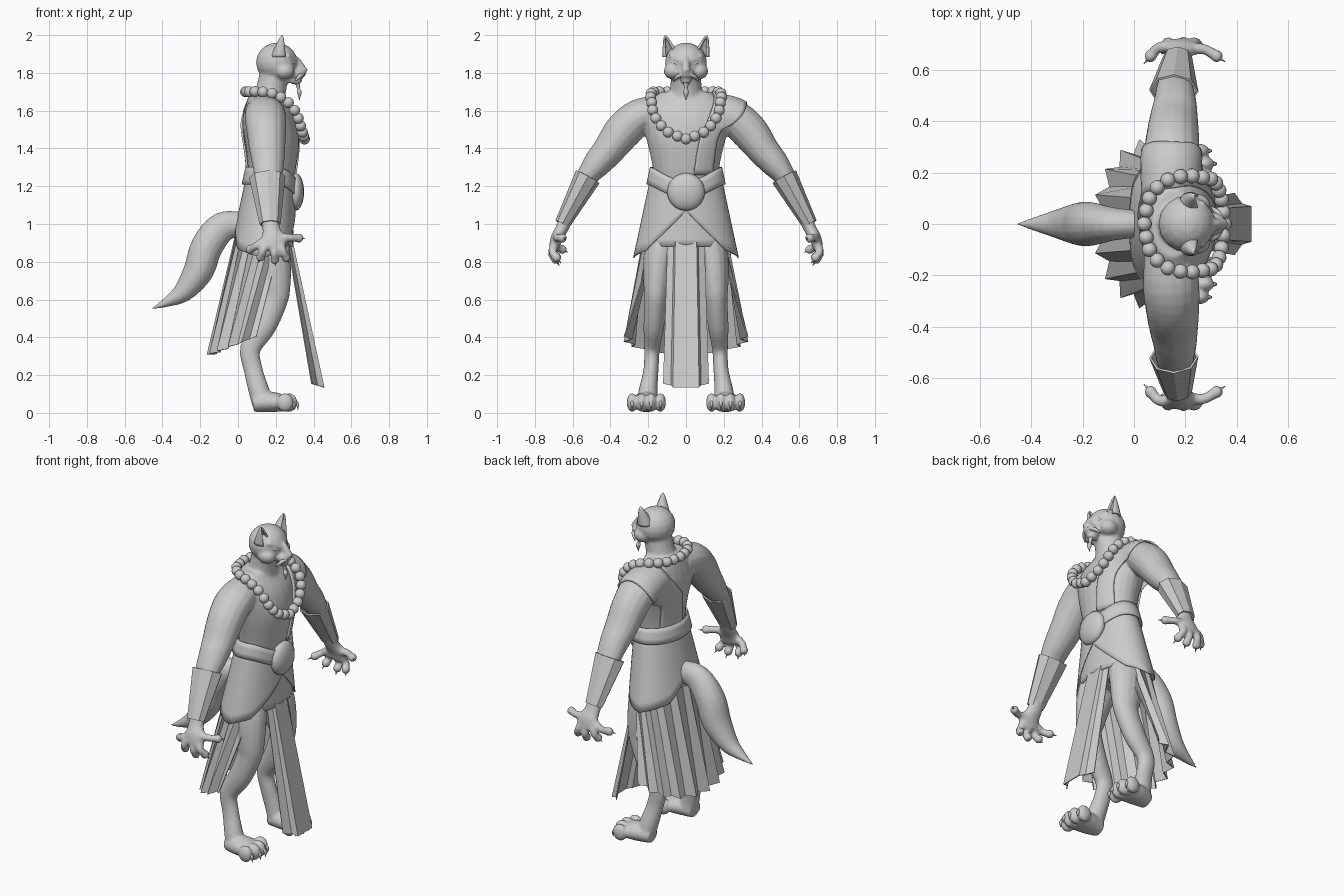
import bpy, bmesh, math
from mathutils import Vector, Matrix

cube = bpy.data.objects.get("Cube")
if cube:
    bpy.data.objects.remove(cube, do_unlink=True)

grey = bpy.data.materials.new("plain_grey")
grey.use_nodes = True
COLOUR = (0.6, 0.6, 0.6, 1)
grey.diffuse_color = COLOUR
grey.node_tree.nodes["Principled BSDF"].inputs["Base Color"].default_value = COLOUR
X, Y = Vector((1, 0, 0)), Vector((0, 1, 0))
SIDES = ((1, "left"), (-1, "right"))


def finish(name, bm, smooth=True, thickness=0):
    bmesh.ops.remove_doubles(bm, verts=bm.verts, dist=1e-5)
    bmesh.ops.recalc_face_normals(bm, faces=bm.faces)
    for face in bm.faces:
        face.smooth = smooth
    mesh = bpy.data.meshes.new(name)
    bm.to_mesh(mesh)
    bm.free()
    mesh.materials.append(grey)
    obj = bpy.data.objects.new(name, mesh)
    bpy.context.collection.objects.link(obj)
    if thickness:
        solid = obj.modifiers.new("thickness", 'SOLIDIFY')
        solid.thickness, solid.offset = thickness, 0
    return obj


def spline(points, steps):
    """Smooth curve through points of any dimension."""
    p = [Vector(q) for q in points]
    p = [p[0] * 2 - p[1]] + p + [p[-1] * 2 - p[-2]]
    out = []
    for a, b, c, d in zip(p, p[1:], p[2:], p[3:]):
        for i in range(steps):
            t = i / steps
            out.append((b * 2 + (c - a) * t + (a * 2 - b * 5 + c * 4 - d) * t ** 2
                        + (b * 3 - a - c * 3 + d) * t ** 3) / 2)
    return out + [p[-2]]


def tube(bm, points, ref=Y, side=1, steps=4, sides=16, cap=True):
    """Loft of ellipses: x, y, z, half width along ref, half width across."""
    path = spline([(q[0], q[1] * side, *q[2:]) for q in points], steps)
    rings = []
    for i, q in enumerate(path):
        ahead, behind = path[min(i + 1, len(path) - 1)], path[max(i - 1, 0)]
        along = Vector((ahead - behind)[:3]).normalized()
        u = (ref - along * ref.dot(along)).normalized()
        v = along.cross(u)
        ring = []
        for k in range(sides):
            a = math.tau * k / sides
            offset = u * math.cos(a) * max(q[3], .001) + v * math.sin(a) * max(q[4], .001)
            ring.append(bm.verts.new(Vector(q[:3]) + offset))
        rings.append(ring)
    for r, s in zip(rings, rings[1:]):
        for k in range(sides):
            n = (k + 1) % sides
            bm.faces.new((r[k], r[n], s[n], s[k]))
    if cap:
        bm.faces.new(rings[0])
        bm.faces.new(rings[-1])


def blob(bm, centre, radii):
    bmesh.ops.create_uvsphere(bm, u_segments=16, v_segments=10, radius=1,
                              matrix=Matrix.Translation(centre) @ Matrix.Diagonal((*radii, 1)))


def sheet(name, columns, rows, place, smooth=True, thickness=.006):
    bm = bmesh.new()
    grid = [[bm.verts.new(place(i / columns, j / rows)) for i in range(columns + 1)]
            for j in range(rows + 1)]
    for low, high in zip(grid, grid[1:]):
        for i in range(columns):
            bm.faces.new((low[i], low[i + 1], high[i + 1], high[i]))
    return finish(name, bm, smooth, thickness)


def mix(a, b, t):
    return a + (b - a) * t


def ramp(keys, value):
    for (a, p), (b, q) in zip(keys, keys[1:]):
        if value <= b:
            return mix(p, q, (value - a) / (b - a))
    return keys[-1][1]


# Body: torso, neck, head and tail, fused with the limbs
body = bmesh.new()
tube(body, [(.14, 0, .84, .17, .12), (.14, 0, .95, .2, .13), (.15, 0, 1.1, .185, .125),
            (.17, 0, 1.22, .17, .12), (.18, 0, 1.32, .18, .13), (.18, 0, 1.45, .21, .145),
            (.16, 0, 1.56, .24, .14), (.15, 0, 1.64, .21, .11), (.15, 0, 1.7, .13, .08)], sides=24)
tube(body, [(.16, 0, 1.62, .11, .1), (.175, 0, 1.71, .085, .08), (.2, 0, 1.82, .08, .08)])
blob(body, (.205, 0, 1.855), (.11, .112, .105))
blob(body, (.3, 0, 1.795), (.06, .048, .033))
blob(body, (.355, 0, 1.815), (.014, .02, .013))
blob(body, (.305, 0, 1.758), (.035, .03, .02))
tube(body, [(.26, 0, 1.89, .03, .03), (.31, 0, 1.85, .022, .03), (.345, 0, 1.815, .022, .02)])
tube(body, [(.05, 0, 1, .05, .06), (-.08, 0, .985, .065, .08), (-.165, 0, .88, .085, .085),
            (-.21, 0, .75, .085, .08), (-.29, 0, .64, .06, .055), (-.38, 0, .585, .03, .025),
            (-.46, 0, .55, .003, .003)])

claws = bmesh.new()
for side, label in SIDES:
    blob(body, (.245, side * .068, 1.81), (.055, .05, .045))
    tube(body, [(.305, .022, 1.862, .014, .012), (.26, .088, 1.895, .012, .012)], X, side)
    # Arm and palm
    tube(body, [(.14, .1, 1.6, .1, .085), (.145, .24, 1.57, .11, .095), (.15, .33, 1.495, .105, .1),
                (.155, .41, 1.39, .095, .085), (.16, .47, 1.32, .085, .075),
                (.16, .53, 1.24, .073, .056), (.165, .6, 1.1, .055, .042),
                (.175, .655, .98, .046, .034), (.185, .685, .925, .065, .032),
                (.18, .7, .87, .075, .026)], X, side)
    # Fingers: knuckle and tip
    for base, tip in (((.125, .69, .9), (.065, .655, .865)), ((.14, .7, .88), (.12, .685, .825)),
                      ((.19, .7, .87), (.195, .69, .812)), ((.225, .7, .88), (.255, .685, .822)),
                      ((.22, .68, .93), (.322, .655, .925))):
        base, tip = Vector(base), Vector(tip)
        knuckle = (base + tip) / 2 + Y * .015
        tube(body, [(*base, .025, .025), (*knuckle, .021, .021), (*tip, .022, .022)], Y, side, sides=10)
        blob(body, (tip.x, tip.y * side, tip.z), (.025, .025, .025))
        point = tip + (tip - base).normalized() * .035 - Y * .015
        tube(claws, [(*tip, .012, .012), (*point, 0, 0)], Y, side, sides=6)
    # Leg, foot and toes
    tube(body, [(.14, .1, .95, .1, .12), (.17, .14, .82, .085, .11), (.19, .155, .68, .07, .09),
                (.19, .16, .6, .06, .075), (.135, .17, .46, .055, .068), (.065, .18, .34, .042, .055),
                (.08, .185, .23, .04, .05), (.11, .2, .12, .05, .055), (.13, .205, .05, .06, .055)],
         Y, side)
    tube(body, [(.08, .205, .05, .05, .045), (.17, .21, .058, .075, .055), (.25, .21, .05, .08, .042)],
         Y, side)
    for k in range(4):
        y = .135 + .05 * k
        reach = .27 if k in (1, 2) else .25
        blob(body, (reach, side * y, .055), (.045, .029, .05))
        tube(claws, [(reach + .03, y, .06, .01, .012), (reach + .045, y, .045, .008, .01),
                     (reach + .047, y, .015, 0, 0)], Y, side, sides=6)
    # Ear, a cupped shell open to the front
    def ear(u, v):
        a = math.pi + (u - .5) * math.tau * .75
        r = (1 - v) ** .8
        return Vector((.22 + .015 * v + .042 * r * math.cos(a),
                       side * (.078 + .032 * v + .042 * r * math.sin(a)), mix(1.885, 1.998, v)))
    sheet(label + "_ear", 14, 8, ear, thickness=.01)
    # Eye and moustache
    bm = bmesh.new()
    tube(bm, [(.297, .025, 1.842, .004, .004), (.292, .048, 1.853, .012, .012),
              (.275, .075, 1.867, .004, .004)], X, side)
    finish(label + "_eye", bm)
    bm = bmesh.new()
    tube(bm, [(.345, .012, 1.795, .01, .01), (.325, .045, 1.78, .011, .011),
              (.3, .068, 1.755, .002, .002)], X, side)
    finish(label + "_moustache", bm)
    # Bracer
    bm = bmesh.new()
    tube(bm, [(.155, .52, 1.25, .092, .067), (.17, .655, 1, .052, .037)], X, side, 1, 8, False)
    finish(label + "_bracer", bm, False, .008)

finish("claws", claws)
body = finish("body", body)
fuse = body.modifiers.new("fuse", 'REMESH')
fuse.mode, fuse.voxel_size, fuse.use_smooth_shade = 'VOXEL', .008, True
soften = body.modifiers.new("soften", 'SMOOTH')
soften.factor, soften.iterations = .5, 5

# Beard
bm = bmesh.new()
tube(bm, [(.315, 0, 1.755, .018, .016), (.32, 0, 1.715, .008, .008), (.325, 0, 1.698, .015, .013),
          (.325, 0, 1.655, 0, 0)], sides=10)
finish("beard", bm)

# Bead necklace, evenly spaced along half a loop and mirrored
half = spline([(.04, 0, 1.7), (.06, .1, 1.7), (.12, .165, 1.7), (.2, .187, 1.685), (.275, .18, 1.635),
               (.315, .165, 1.57), (.34, .1, 1.49), (.352, 0, 1.45)], 30)
lengths = [0]
for a, b in zip(half, half[1:]):
    lengths.append(lengths[-1] + (b - a).length)
bm = bmesh.new()
COUNT = 13
for k in range(COUNT + 1):
    spot = next((p for p, s in zip(half, lengths) if s >= lengths[-1] * k / COUNT - 1e-6), half[-1])
    for side in ((1, -1) if 0 < k < COUNT else (1,)):
        blob(bm, (spot.x, spot.y * side, spot.z), (.029,) * 3)
finish("necklace_beads", bm)

# Sash over one shoulder, wrapped onto the body
inner = spline([(.36, .05, 1.25), (.36, .085, 1.45), (.3, .14, 1.6), (.15, .16, 1.73),
                (-.02, .1, 1.6), (-.03, 0, 1.45), (0, -.05, 1.25)], 6)
outer = spline([(.3, .18, 1.25), (.3, .19, 1.45), (.27, .3, 1.58), (.15, .335, 1.67),
                (0, .3, 1.56), (0, .19, 1.42), (.04, .17, 1.25)], 6)
last = len(inner) - 1
sash = sheet("sash", 8, last, lambda u, v: inner[round(v * last)].lerp(outer[round(v * last)], u), True, 0)
wrap = sash.modifiers.new("wrap", 'SHRINKWRAP')
wrap.target, wrap.wrap_mode, wrap.offset = body, 'ABOVE_SURFACE', .012
sash.modifiers.new("thickness", 'SOLIDIFY').thickness = .01


# Waist cloth: bands around a flaring oval
def around(angle, z, grow):
    t = (1.24 - z) / .42
    return Vector((mix(.17, .13, t) + (mix(.125, .175, t) + grow) * math.cos(angle),
                   (mix(.185, .275, t) + grow) * math.sin(angle), z))


def band(name, top, bottom, grow, rows=8):
    def place(u, v):
        a = (u - .5) * math.tau
        return around(a, mix(top(abs(a)), bottom(abs(a)), v), grow)
    sheet(name, 48, rows, place)


def dip(a):
    return .07 * max(0, math.cos(a)) ** 3


hem = [(0, 1.07), (.5, .95), (.9, .86), (1.57, .82), (2.5, .87), (math.pi, 1)]
band("underskirt", lambda a: 1.2, lambda a: .88, -.012)
band("overskirt", lambda a: 1.24, lambda a: ramp(hem, a), .002)
band("belt", lambda a: 1.3 - dip(a), lambda a: 1.21 - dip(a), .016, 3)
bm = bmesh.new()
blob(bm, (.305, 0, 1.17), (.045, .1, .1))
finish("belt_disc", bm)


# Pleated back skirt
PLEATS = 20


def pleat(u, v):
    start = mix(.8, 1.4, v)
    a = mix(start, math.tau - start, u)
    fold = .022 * v * (-1) ** round(u * PLEATS)
    return Vector((mix(.13, .06, v) + (mix(.145, .2, v) + fold) * math.cos(a),
                   (mix(.225, .31, v) + fold) * math.sin(a),
                   mix(.93, .39 + .08 * math.cos(a), v)))


sheet("back_skirt", PLEATS, 1, pleat, False)

# Front cloth with folded edges
folds = [(-.12, .065), (-.078, .035), (-.068, 0), (.068, 0), (.078, .035), (.12, .065)]


def front_cloth(u, v):
    y, depth = folds[round(u * 5)]
    return Vector((mix(.285, .455, v) - depth * mix(.4, 1, v), y * mix(.8, 1, v),
                   mix(.92, .135 + depth * .3, v)))


sheet("front_cloth", 5, 1, front_cloth, False)
